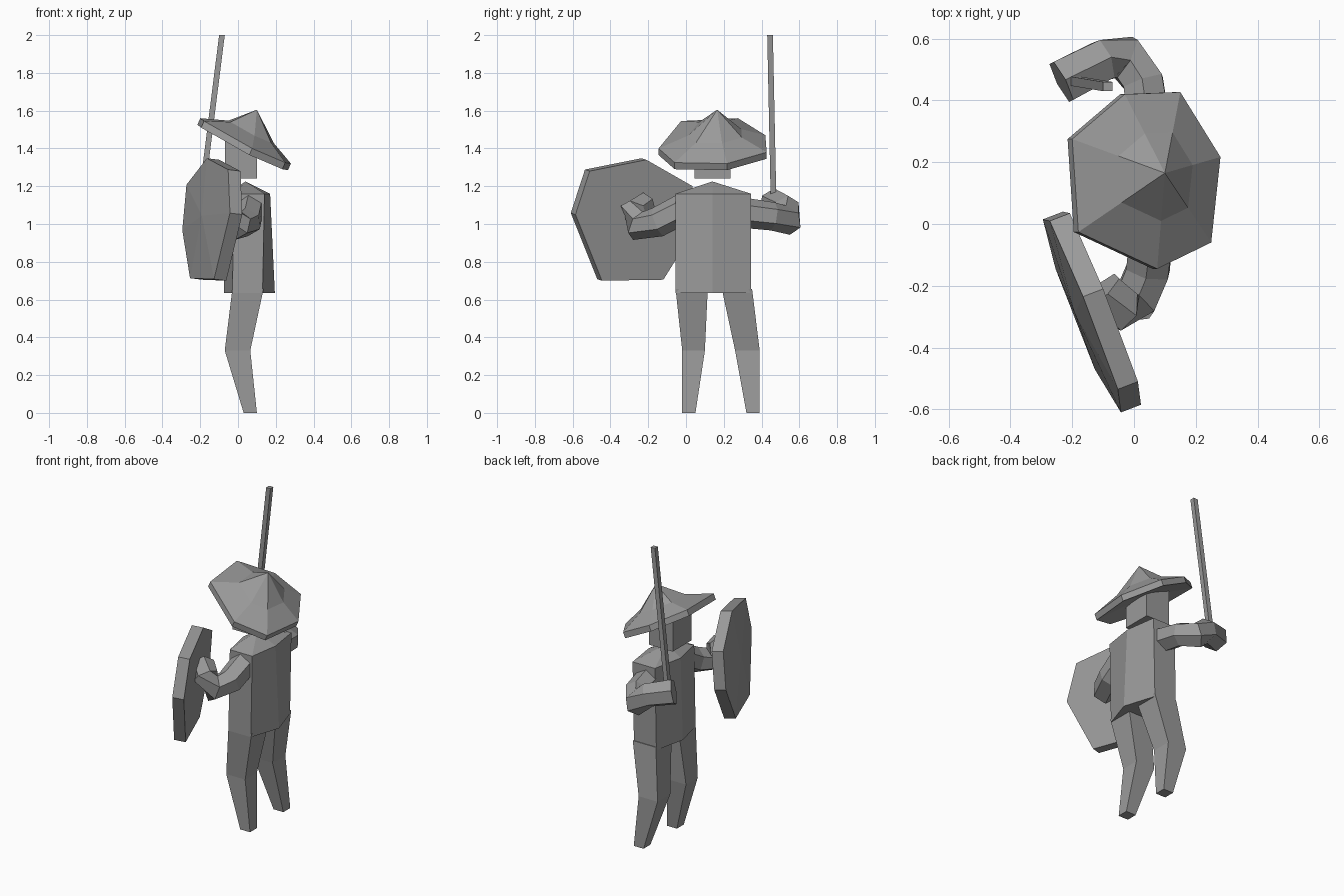
import bpy, bmesh, math
from mathutils import Vector

if "Cube" in bpy.data.objects:
    bpy.data.objects.remove(bpy.data.objects["Cube"], do_unlink=True)

GREY = (0.32, 0.32, 0.32, 1)
mat = bpy.data.materials.new("plain grey")
mat.use_nodes = True
mat.diffuse_color = GREY
mat.node_tree.nodes["Principled BSDF"].inputs["Base Color"].default_value = GREY


def loft(name, rings, start=None, end=None):
    """Skin equal rings of points; each end gets a flat cap or a fan to a tip."""
    bm = bmesh.new()
    loops = [[bm.verts.new(p) for p in ring] for ring in rings]
    n = len(loops[0])
    for a, b in zip(loops, loops[1:]):
        for i in range(n):
            j = (i + 1) % n
            bm.faces.new((a[i], a[j], b[j], b[i]))
    for loop, tip in ((loops[0], start), (loops[-1], end)):
        if tip is None:
            bm.faces.new(loop)
        else:
            v = bm.verts.new(tip)
            for i in range(n):
                bm.faces.new((loop[i], loop[(i + 1) % n], v))
    bmesh.ops.recalc_face_normals(bm, faces=bm.faces)
    mesh = bpy.data.meshes.new(name)
    bm.to_mesh(mesh)
    bm.free()
    mesh.materials.append(mat)
    obj = bpy.data.objects.new(name, mesh)
    bpy.context.collection.objects.link(obj)
    return obj


def rect(x0, x1, y0, y1, z):
    return [(x0, y0, z), (x1, y0, z), (x1, y1, z), (x0, y1, z)]


def tube(name, path, radii, sides=6):
    """Faceted limb following a path."""
    pts = [Vector(p) for p in path]
    rings = []
    for i, (p, r) in enumerate(zip(pts, radii)):
        d = (pts[min(i + 1, len(pts) - 1)] - pts[max(i - 1, 0)]).normalized()
        u = d.cross(Vector((0, 0, 1))).normalized()
        w = u.cross(d)
        angles = [math.tau * (k + 0.5) / sides for k in range(sides)]
        rings.append([p + r * (math.cos(a) * u + math.sin(a) * w) for a in angles])
    return loft(name, rings)


# Legs, tapering with bent knees
for name, top, knee, foot in (
    ("right_leg", (-0.055, 0.115), (-0.02, 0.10), (-0.02, 0.05)),
    ("left_leg", (0.19, 0.35), (0.26, 0.39), (0.32, 0.39)),
):
    loft(name, [rect(0.03, 0.10, *foot, 0.0),
                rect(-0.07, 0.065, *knee, 0.33),
                rect(-0.03, 0.135, *top, 0.655)])


# Torso, ridged along the chest and the spine
def torso_ring(chest, front, back, spine, z):
    lo, mid, hi = -0.055, 0.14, 0.345
    return [(chest, mid, z), (front, lo, z), (back, lo, z),
            (spine, mid, z), (back, hi, z), (front, hi, z)]


loft("torso", [torso_ring(-0.075, -0.03, 0.13, 0.195, 0.635),
               torso_ring(-0.06, -0.02, 0.14, 0.17, 1.16)],
     end=(0.04, 0.14, 1.225))

# Head
loft("head", [rect(-0.07, 0.10, 0.045, 0.235, 1.24),
              rect(-0.07, 0.10, 0.045, 0.235, 1.47)])

# Tilted hat with a concave slope up to its peak
rim = [Vector(p) for p in (
    (0.25, -0.06, 1.325), (0.075, -0.145, 1.40), (-0.18, -0.026, 1.545),
    (-0.20, 0.275, 1.56), (-0.03, 0.42, 1.47), (0.15, 0.427, 1.38),
    (0.28, 0.217, 1.32))]
peak = Vector((0.10, 0.165, 1.605))
slope = [p.lerp(peak, 0.5) - Vector((0, 0, 0.035)) for p in rim]
under = [p + Vector((-0.015, 0, -0.035)) for p in rim]
loft("hat", [under, rim, slope], start=(0.04, 0.165, 1.43), end=peak)

# Arms, each bending forward into a fist
tube("right_arm", [(0.06, 0.0, 1.09), (0.045, -0.15, 1.01), (0.0, -0.255, 0.99),
                   (-0.04, -0.275, 1.07), (-0.10, -0.21, 1.10)],
     [0.08, 0.08, 0.08, 0.075, 0.07])
tube("left_arm", [(0.05, 0.30, 1.06), (0.03, 0.46, 1.04), (-0.03, 0.54, 1.02),
                  (-0.10, 0.53, 1.08), (-0.235, 0.46, 1.11)],
     [0.08, 0.075, 0.08, 0.075, 0.08])

# Shield, a seven-sided slab with a slightly domed outer face
outline = [(-0.585, 1.05), (-0.51, 1.28), (-0.21, 1.34), (0.035, 1.20),
           (0.04, 0.96), (-0.12, 0.705), (-0.445, 0.70)]
inner = [Vector((-0.194 - 0.392 * y + 0.085 * (z - 1.2), y, z)) for y, z in outline]
outward = Vector((-0.065, -0.025, 0.008))
outer = [p + outward for p in inner]
centre = sum(outer, Vector()) / len(outer)
loft("shield", [inner, outer], end=centre + outward * 0.3)


# Sword, a thin square bar
def bar_ring(x, y, z, h=0.015):
    return rect(x - h, x + h, y - h, y + h, z)


loft("sword", [bar_ring(-0.205, 0.465, 1.05), bar_ring(-0.085, 0.445, 2.0)])
